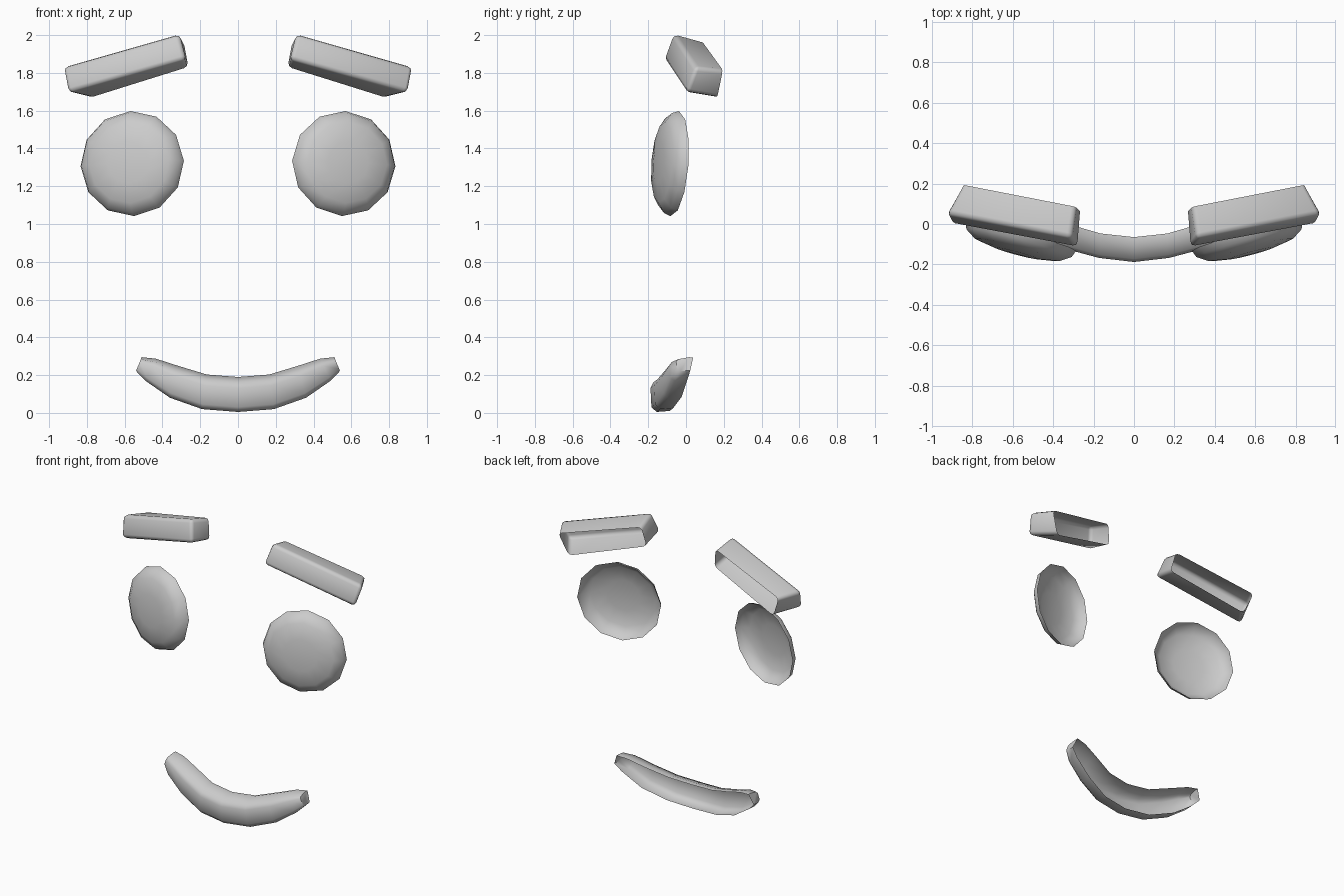
import bpy, bmesh
from math import sin, cos, radians
from mathutils import Vector, Matrix

if "Cube" in bpy.data.objects:
    bpy.data.objects.remove(bpy.data.objects["Cube"])


def finish(bm, name, angle, side=1, flip_to_front=True):
    """Mirror if needed, face the shell forward, smooth it and link it."""
    if side < 0:
        bmesh.ops.scale(bm, vec=(-1, 1, 1), verts=bm.verts)
    bmesh.ops.recalc_face_normals(bm, faces=bm.faces)
    bm.normal_update()
    if sum(f.normal.y * f.calc_area() for f in bm.faces) > 0:
        bmesh.ops.reverse_faces(bm, faces=bm.faces)
    me = bpy.data.meshes.new(name)
    bm.to_mesh(me)
    bm.free()
    ob = bpy.data.objects.new(name, me)
    bpy.context.collection.objects.link(ob)
    bpy.ops.object.select_all(action='DESELECT')
    ob.select_set(True)
    bpy.context.view_layer.objects.active = ob
    bpy.ops.object.shade_smooth_by_angle(angle=radians(angle))
    return ob


def bridge(bm, a, b, closed):
    n = len(a)
    for i in range(n if closed else n - 1):
        j = (i + 1) % n
        bm.faces.new((a[i], a[j], b[j], b[i]))


# Eyes: shallow twelve-sided domes, open at the back
def eye(name, side):
    bm = bmesh.new()
    rings = []
    for r, d in ((.279, 0), (.266, .036), (.215, .07), (.11, .088)):
        rings.append([bm.verts.new((r * 1.015 * cos(radians(30 * i - 3)), -d,
                                    r * sin(radians(30 * i - 3)))) for i in range(12)])
    for a, b in zip(rings, rings[1:]):
        bridge(bm, a, b, True)
    tip = bm.verts.new((0, -.092, 0))
    last = rings[-1]
    for i in range(12):
        bm.faces.new((last[i], last[(i + 1) % 12], tip))
    m = (Matrix.Translation((.56, -.06, 1.32)) @ Matrix.Rotation(radians(15), 4, 'Z')
         @ Matrix.Rotation(radians(-4), 4, 'X'))
    bm.transform(m)
    finish(bm, name, 60, side)


# Eyebrows: slanted bars with rounded edges, open at the back
def brow(name, side):
    bm = bmesh.new()
    back = [bm.verts.new(p) for p in ((.288, .085, 1.967), (.852, .195, 1.815),
                                      (.79, .165, 1.667), (.263, .06, 1.832))]
    front = [bm.verts.new(p) for p in ((.312, -.068, 2.01), (.93, .05, 1.832),
                                       (.905, .0, 1.695), (.275, -.118, 1.872))]
    bridge(bm, back, front, True)
    bm.faces.new(front)
    edges = [e for e in bm.edges if not e.is_boundary]
    bmesh.ops.bevel(bm, geom=edges, offset=.024, segments=2, profile=.5,
                    affect='EDGES')
    finish(bm, name, 60, side)


# Mouth: curved trough swept through a few stations, open at the back
def mouth():
    # top x, top z, bottom x, bottom z, back y, depth
    half = [(0, .19, 0, .005, -.065, .123),
            (.165, .203, .19, .02, -.047, .121),
            (.32, .25, .36, .08, -.002, .123),
            (.435, .287, .49, .17, .026, .115),
            (.51, .295, .54, .222, .038, .09)]
    stations = [(-a, b, -c, d, e, f) for a, b, c, d, e, f in half[:0:-1]] + half
    section = [(.98, 0), (1, .25), (.85, .88), (.68, 1), (.14, .96), (0, .74), (.03, .17)]
    bm = bmesh.new()
    rows = []
    for tx, tz, bx, bz, y, d in stations:
        rows.append([bm.verts.new((bx + (tx - bx) * f, y - d * k, bz + (tz - bz) * f))
                     for f, k in section])
    for a, b in zip(rows, rows[1:]):
        bridge(bm, a, b, False)
    bm.faces.new(rows[0])
    bm.faces.new(rows[-1])
    finish(bm, "mouth", 60)


for label, s in (("left", -1), ("right", 1)):
    eye("eye_" + label, s)
    brow("eyebrow_" + label, s)
mouth()
